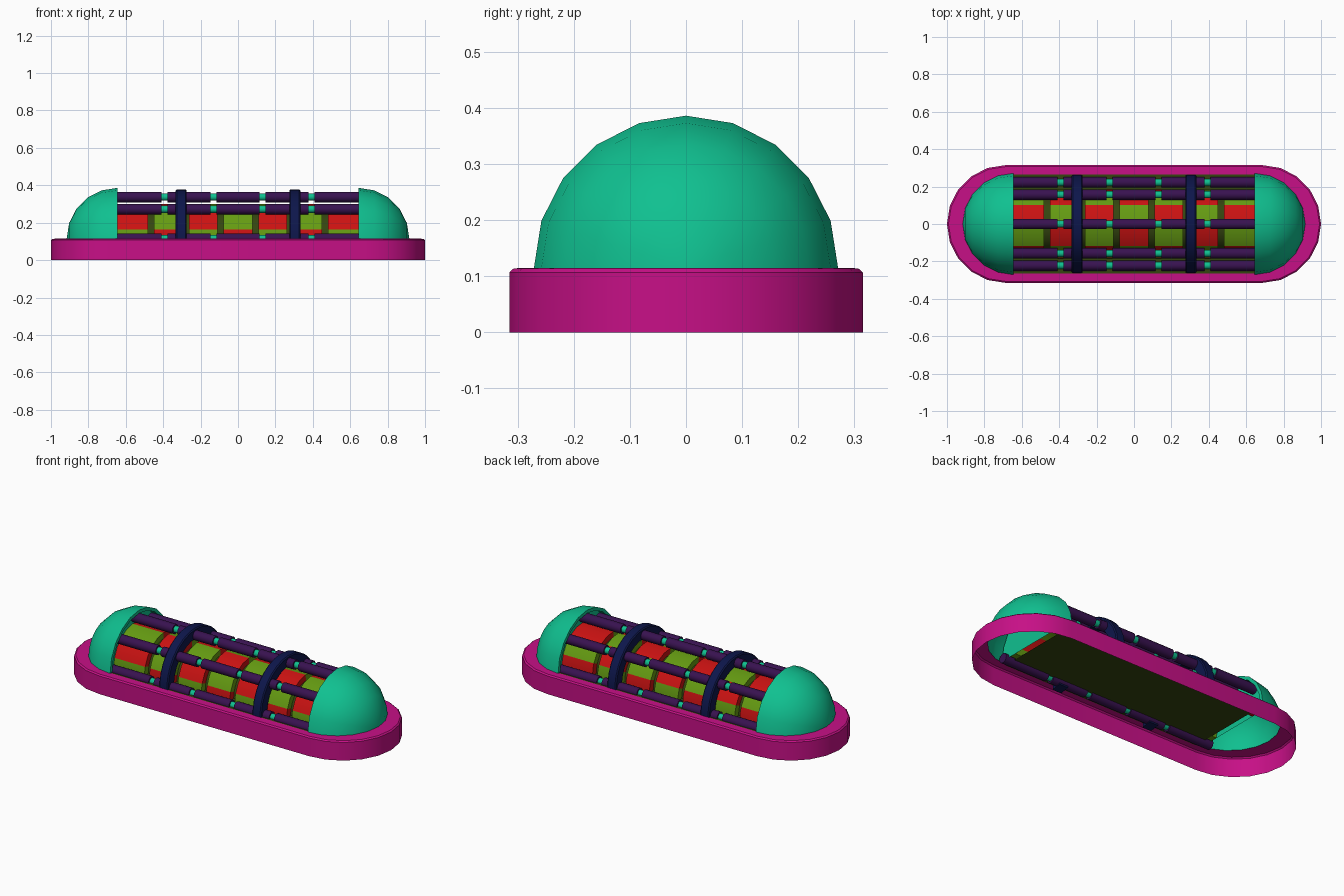
import bpy, bmesh, math

if "Cube" in bpy.data.objects:
    bpy.data.objects.remove(bpy.data.objects["Cube"])

DECK = 0.115            # height of the base top, and axis of the half cylinder
END = 0.645             # x of the dome openings


def material(name, rgb):
    m = bpy.data.materials.new(name)
    m.diffuse_color = (*rgb, 1)
    m.use_nodes = True
    m.node_tree.nodes["Principled BSDF"].inputs["Base Color"].default_value = m.diffuse_color
    return m


MAGENTA = material("magenta", (0.57, 0.005, 0.24))
TEAL = material("teal", (0.005, 0.53, 0.28))
PURPLE = material("purple", (0.04, 0.006, 0.08))
NAVY = material("navy", (0.004, 0.008, 0.07))
RED = material("red", (0.6, 0.006, 0.006))
GREEN = material("green", (0.13, 0.33, 0.006))
OLIVE = material("olive", (0.035, 0.06, 0.005))


def finish(name, bm, mat, angle=35):
    bmesh.ops.remove_doubles(bm, verts=bm.verts, dist=1e-5)
    bmesh.ops.recalc_face_normals(bm, faces=bm.faces)
    me = bpy.data.meshes.new(name)
    bm.to_mesh(me)
    bm.free()
    me.materials.append(mat)
    ob = bpy.data.objects.new(name, me)
    bpy.context.collection.objects.link(ob)
    bpy.ops.object.select_all(action='DESELECT')
    ob.select_set(True)
    bpy.context.view_layer.objects.active = ob
    bpy.ops.object.shade_smooth_by_angle(angle=math.radians(angle))
    return ob


def revolve(name, profile, mat, a0=0, a1=180, segs=10, cy=0, cz=DECK, closed=False):
    """Sweep an (x, radius) profile about an x-parallel axis; 0 deg points to +y."""
    bm = bmesh.new()
    rows = []
    for i in range(segs + 1):
        a = math.radians(a0 + (a1 - a0) * i / segs)
        rows.append([bm.verts.new((x, cy + r * math.cos(a), cz + r * math.sin(a)))
                     for x, r in profile])
    n = len(profile)
    for p, q in zip(rows, rows[1:]):
        for j in range(n if closed else n - 1):
            k = (j + 1) % n
            bm.faces.new((p[j], p[k], q[k], q[j]))
    if closed and a1 - a0 < 360:
        bm.faces.new(rows[0])
        bm.faces.new(rows[-1])
    bmesh.ops.dissolve_degenerate(bm, edges=bm.edges, dist=1e-6)
    return finish(name, bm, mat)


def tube(x0, x1, r0, r1):
    return [(x0, r0), (x0, r1), (x1, r1), (x1, r0)]


# Base: open stadium-shaped skirt with a small chamfer and a flat top flange
def stadium(bm, cx, r, z):
    pts = []
    for s, start in ((1, -90), (-1, 90)):
        for i in range(11):
            a = math.radians(start + 18 * i)
            pts.append(bm.verts.new((s * cx + r * math.cos(a), r * math.sin(a), z)))
    return pts


bm = bmesh.new()
loops = [stadium(bm, *p) for p in ((0.685, 0.315, 0), (0.685, 0.315, 0.107),
                                   (0.685, 0.307, DECK - 0.001), (END, 0.264, DECK))]
for p, q in zip(loops, loops[1:]):
    for j in range(len(p)):
        k = (j + 1) % len(p)
        bm.faces.new((p[j], p[k], q[k], q[j]))
finish("base_skirt", bm, MAGENTA)

# Floor panel between the domes
bm = bmesh.new()
bm.faces.new([bm.verts.new((x, y, DECK - 0.003)) for x, y in
              ((-END, -0.268), (END, -0.268), (END, 0.268), (-END, 0.268))])
finish("floor_panel", bm, OLIVE)

# End domes: quarter spheres with a rim and a recessed bulkhead
for s, side in ((-1, "left"), (1, "right")):
    prof = [(s * (END + 0.271 * math.cos(math.radians(a))), 0.271 * math.sin(math.radians(a)))
            for a in range(0, 91, 18)]
    prof += [(s * END, 0.271), (s * END, 0.252), (s * (END + 0.035), 0.252), (s * (END + 0.035), 0)]
    revolve(side + "_dome", prof, TEAL)

# Core half cylinder with a checkered shell of tiles
revolve("core", [(-0.68, 0.15), (0.68, 0.15)], OLIVE, segs=20)
bounds = [0, 21, 57, 93, 129, 165, 180]
pitch = 1.3 / 7
for i in range(7):
    x = (i - 3) * pitch
    x0 = -0.68 if i == 0 else x - pitch / 2 + 0.016
    x1 = 0.68 if i == 6 else x + pitch / 2 - 0.016
    for k, (a0, a1) in enumerate(zip(bounds, bounds[1:])):
        revolve(f"tile_{i}_{k}", tube(x0, x1, 0.145, 0.185),
                GREEN if (i + k) % 2 else RED, a0, a1, segs=2, closed=True)

# Five segmented rods around the core, with thin teal links in the gaps
for k in range(5):
    a = math.radians(45 * k)
    axis = dict(a1=360, segs=12, cy=0.222 * math.cos(a), cz=DECK + 0.222 * math.sin(a))
    revolve(f"rod_link_{k}", tube(-0.69, 0.69, 0, 0.019), TEAL, **axis)
    for j in range(5):
        x = (j - 2) * 0.262
        x0 = -0.7 if j == 0 else x - 0.115
        x1 = 0.7 if j == 4 else x + 0.115
        revolve(f"rod_{k}_{j}", tube(x0, x1, 0, 0.028), PURPLE, **axis)

# Two clamp hoops holding the rods
for s, side in ((-1, "left"), (1, "right")):
    c, w, b = s * 0.304, 0.029, 0.006
    prof = [(c - w, 0.205), (c - w, 0.263 - b), (c - w + b, 0.263),
            (c + w - b, 0.263), (c + w, 0.263 - b), (c + w, 0.205)]
    revolve(side + "_clamp", prof, NAVY, -8, 188, segs=16, closed=True)
